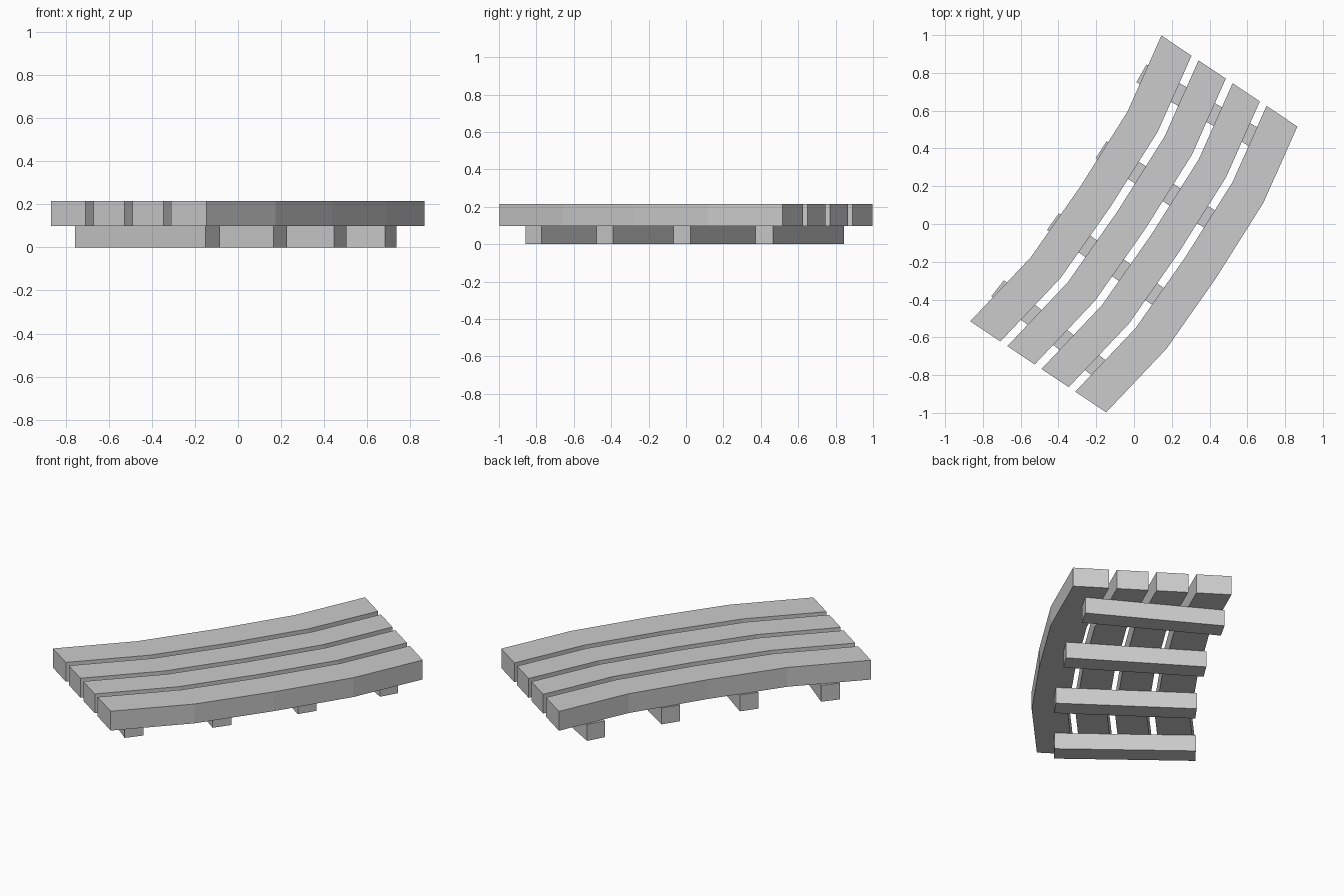
import bpy, bmesh
from math import radians
from mathutils import Matrix, Vector

if "Cube" in bpy.data.objects:
    bpy.data.objects.remove(bpy.data.objects["Cube"])

BEAM_TOP, SLAT_TOP = 0.098, 0.214

def new_object(name, bm):
    bmesh.ops.recalc_face_normals(bm, faces=bm.faces[:])
    mesh = bpy.data.meshes.new(name)
    bm.to_mesh(mesh)
    bm.free()
    obj = bpy.data.objects.new(name, mesh)
    bpy.context.collection.objects.link(obj)
    return obj

# Bent edge of the deck, and the sideways span the slats are spread over
edge = [Vector(p) for p in
        [(-0.867, -0.515), (-0.547, -0.177), (-0.283, 0.200), (-0.034, 0.596), (0.145, 0.998)]]
across = Vector((0.720, -0.482))

# Each slat is the bent edge swept sideways between two fractions of the span
def slat(name, start, end):
    bm = bmesh.new()
    rings = []
    for p in edge:
        a, b = p + across * start, p + across * end
        rings.append([bm.verts.new((q.x, q.y, z)) for q, z in
                      ((a, BEAM_TOP), (b, BEAM_TOP), (b, SLAT_TOP), (a, SLAT_TOP))])
    for r, s in zip(rings, rings[1:]):
        for i in range(4):
            j = (i + 1) % 4
            bm.faces.new((r[i], r[j], s[j], s[i]))
    bm.faces.new(rings[0])
    bm.faces.new(rings[-1])
    return new_object(name, bm)

# Cross beam: a box turned to follow the bend
def beam(name, x, y, angle):
    bm = bmesh.new()
    bmesh.ops.create_cube(bm, size=1, matrix=(
        Matrix.Translation((0, 0, BEAM_TOP / 2)) @ Matrix.Diagonal((0.769, 0.108, BEAM_TOP, 1))))
    obj = new_object(name, bm)
    obj.location = (x, y, 0)
    obj.rotation_euler.z = radians(angle)
    return obj

# Four top slats, the outer ones slightly wider
for i, (s, e) in enumerate([(0, 0.222), (0.273, 0.474), (0.524, 0.724), (0.773, 1)], 1):
    slat(f"slat_{i}", s, e)

# Four cross beams underneath
for i, (x, y, ang) in enumerate([(-0.420, -0.578, -38.2), (-0.116, -0.210, -35.5),
                                 (0.150, 0.186, -32.6), (0.374, 0.608, -29.5)], 1):
    beam(f"cross_beam_{i}", x, y, ang)
